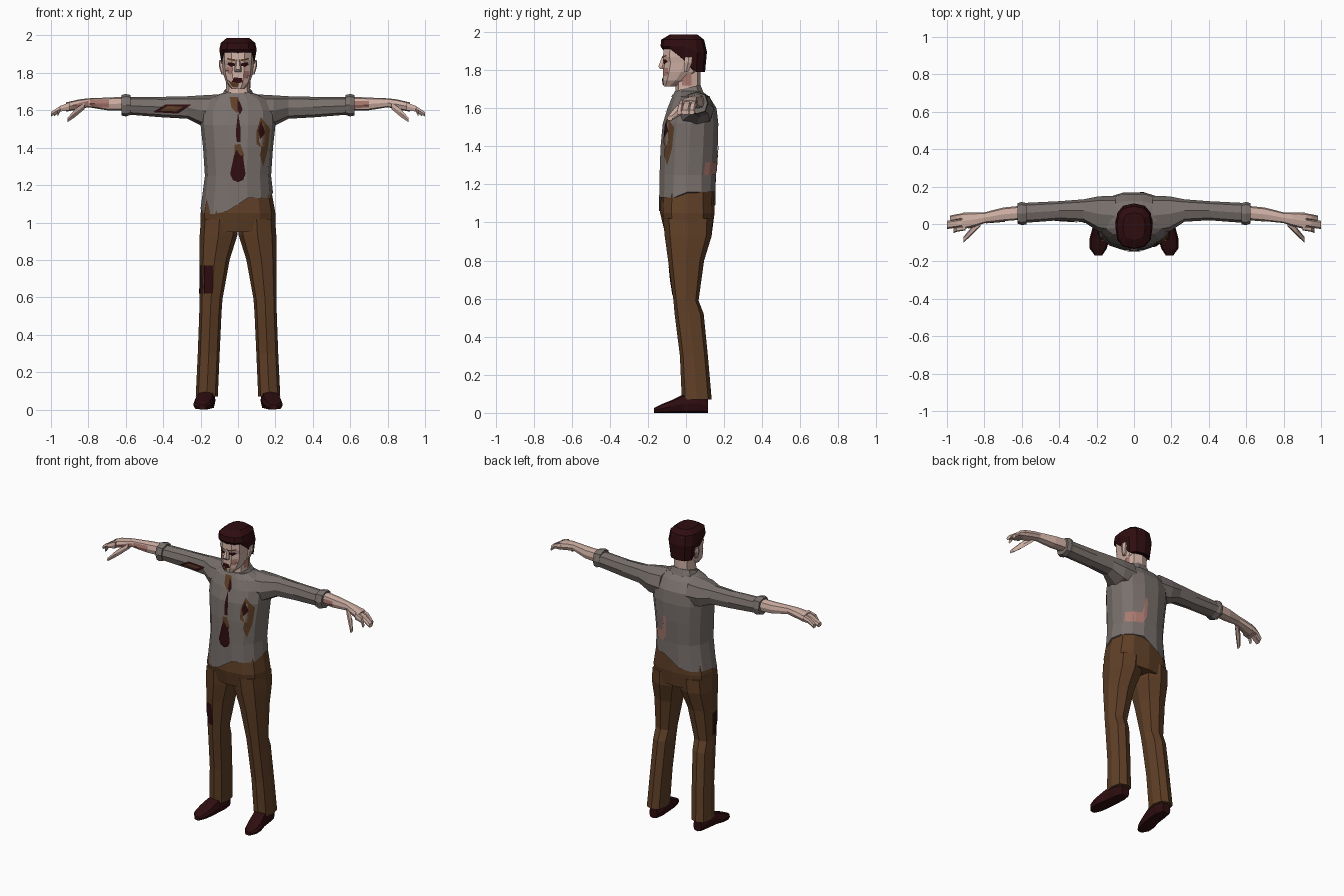
import bpy, bmesh, math
from mathutils import Vector
from mathutils.bvhtree import BVHTree


def material(name, r, g, b):
    m = bpy.data.materials.new(name)
    m.diffuse_color = (r, g, b, 1)
    return m


SKIN = material("pale skin", 0.62, 0.43, 0.37)
RAW = material("raw skin", 0.40, 0.19, 0.16)
SHIRT = material("grey shirt", 0.19, 0.162, 0.15)
BROWN = material("brown cloth", 0.115, 0.05, 0.02)
DARK = material("dark red", 0.028, 0.004, 0.005)
trees = {}


def finish(name, bm, mat):
    me = bpy.data.meshes.new(name)
    bm.to_mesh(me)
    me.materials.append(mat)
    ob = bpy.data.objects.new(name, me)
    bpy.context.collection.objects.link(ob)
    return ob


def loft(name, axis, sections, mat, n=8, p=2.6, mirror=False, edit=None):
    """Skin rings (t, a0, a1, b0, b1) along an axis; a and b are extents on the other axes."""
    bm = bmesh.new()
    rings = []
    for i, (t, a0, a1, b0, b1) in enumerate(sections):
        ring = []
        for k in range(n):
            w = 2 * math.pi * k / n
            c, s = math.cos(w), math.sin(w)
            a = (a0 + a1) / 2 + (a1 - a0) / 2 * math.copysign(abs(c) ** (2 / p), c)
            b = (b0 + b1) / 2 + (b1 - b0) / 2 * math.copysign(abs(s) ** (2 / p), s)
            co = Vector({'x': (t, a, b), 'y': (a, t, b), 'z': (a, b, t)}[axis])
            ring.append(bm.verts.new(edit(i, co) if edit else co))
        rings.append(ring)
    for r, q in zip(rings, rings[1:]):
        for k in range(n):
            bm.faces.new((r[k], r[(k + 1) % n], q[(k + 1) % n], q[k]))
    bm.faces.new(rings[0])
    bm.faces.new(rings[-1])
    if mirror:
        dup = bmesh.ops.duplicate(bm, geom=bm.verts[:] + bm.edges[:] + bm.faces[:])
        for v in dup["geom"]:
            if isinstance(v, bmesh.types.BMVert):
                v.co.x = -v.co.x
    bmesh.ops.recalc_face_normals(bm, faces=bm.faces[:])
    trees[name] = BVHTree.FromBMesh(bm)
    return finish(name, bm, mat)


def patch(name, target, outline, mat, side=-1, lift=0.004, axis=1):
    """Lay a flat outline on a part, seen from front (-1) or back (+1) along y, or along x."""
    bm = bmesh.new()
    place = (lambda u, z: (u, 0, z)) if axis == 1 else (lambda u, z: (0, u, z))
    bm.faces.new([bm.verts.new(place(u, z)) for u, z in outline])
    for ax in (1 - axis, 2):
        vals = [v.co[ax] for v in bm.verts]
        cuts = max(2, int((max(vals) - min(vals)) / 0.022))
        for k in range(1, cuts):
            at, no = Vector(), Vector()
            at[ax] = min(vals) + (max(vals) - min(vals)) * k / cuts
            no[ax] = 1
            bmesh.ops.bisect_plane(bm, geom=bm.verts[:] + bm.edges[:] + bm.faces[:],
                                   plane_co=at, plane_no=no)
    bmesh.ops.triangulate(bm, faces=bm.faces[:])
    ray = Vector()
    ray[axis] = -side
    missed = []
    for v in bm.verts:
        hit = trees[target].ray_cast(v.co - ray * 2, ray)[0]
        if hit:
            v.co = hit - ray * lift
        else:
            missed.append(v)
    bmesh.ops.delete(bm, geom=missed, context='VERTS')
    for f in bm.faces:
        f.normal_update()
        if f.normal.dot(ray) > 0:
            f.normal_flip()
    return finish(name, bm, mat)


def rect(u0, u1, z0, z1):
    return [(u0, z0), (u1, z0), (u1, z1), (u0, z1)]


# Shoes and trousers
loft("shoes", 'y', [(0.115, .135, .195, 0, .07), (0.06, .12, .212, 0, .1), (-0.02, .125, .222, 0, .095),
                    (-0.08, .132, .238, 0, .065), (-0.13, .145, .238, 0, .045),
                    (-0.168, .17, .21, 0, .025)], DARK, p=3.2, mirror=True)
loft("trouser_legs", 'z', [(.07, .108, .226, -.022, .135), (.3, .098, .215, -.032, .115),
                           (.52, .088, .207, -.06, .093), (.59, .083, .206, -.066, .066),
                           (.8, .045, .205, -.094, .095), (.93, .004, .205, -.112, .135),
                           (1.02, .0, .198, -.12, .14)], BROWN, mirror=True)
loft("trouser_hips", 'z', [(.95, -.2, .2, -.112, .137), (1.05, -.2, .2, -.136, .15),
                           (1.19, -.175, .175, -.128, .145)], BROWN, n=12)


# Shirt with a torn hem that hangs lower on one side
def hem(i, co):
    if i == 0:
        drop = min(1, max(0, (0.03 - co.x) / 0.1))
        co.z -= 0.085 * drop + (0.03 if co.y < 0 else 0)
        co.x *= 1 + 0.07 * drop
    return co


loft("shirt_body", 'z', [(1.16, -.187, .187, -.144, .158), (1.25, -.177, .177, -.142, .16),
                         (1.4, -.187, .187, -.137, .17), (1.52, -.2, .2, -.125, .173),
                         (1.6, -.2, .2, -.1, .163), (1.66, -.165, .165, -.075, .125),
                         (1.69, -.09, .09, -.06, .085)], SHIRT, n=14, p=2.3, edit=hem)
loft("shirt_sleeves", 'x', [(.1, -.06, .15, 1.5, 1.685), (.19, -.04, .148, 1.515, 1.68),
                            (.27, .012, .132, 1.555, 1.675), (.4, .02, .122, 1.562, 1.672),
                            (.6, .005, .112, 1.578, 1.672)], SHIRT, p=2.5, mirror=True)
loft("sleeve_cuffs", 'x', [(.575, -.002, .112, 1.575, 1.682), (.6, -.006, .118, 1.567, 1.687),
                           (.622, .002, .112, 1.572, 1.682)], SHIRT, mirror=True)
loft("shirt_collar", 'z', [(1.66, -.1, .1, -.08, .095), (1.705, -.072, .072, -.058, .078)], SHIRT, n=10,
     edit=lambda i, co: co + Vector((0, 0, co.y * .25)))

# Forearms, hands, fingers
loft("forearms", 'x', [(.58, .025, .1, 1.598, 1.674), (.7, .015, .088, 1.6, 1.668),
                       (.8, .005, .062, 1.616, 1.664), (.85, -.012, .062, 1.606, 1.658),
                       (.92, -.03, .06, 1.592, 1.642)], SKIN, p=3, mirror=True)
for name, y0, y1, tip in (("index_fingers", -.034, -.008, .965), ("middle_fingers", -.012, .032, 1.0),
                          ("little_fingers", .028, .06, .985)):
    loft(name, 'x', [(.9, y0, y1, 1.598, 1.645), (.95, y0 - .008, y1 - .008, 1.592, 1.625),
                     (tip, y0 - .015, y1 - .015, 1.565, 1.592)], SKIN, n=6, p=3, mirror=True)
loft("thumbs", 'x', [(.82, -.012, .025, 1.605, 1.645), (.87, -.062, -.018, 1.562, 1.61),
                     (.912, -.1, -.07, 1.535, 1.56)], SKIN, n=6, p=3, mirror=True)

# Neck, head, nose, ears
loft("neck", 'z', [(1.64, -.075, .075, -.06, .08), (1.71, -.064, .064, -.055, .075),
                   (1.8, -.064, .064, -.05, .075)], SKIN)
loft("head", 'z', [(1.715, -.035, .035, -.118, -.055), (1.745, -.062, .062, -.124, .015),
                   (1.79, -.078, .078, -.122, .07), (1.84, -.083, .083, -.117, .09),
                   (1.87, -.086, .086, -.125, .092), (1.95, -.085, .085, -.118, .095)],
     SKIN, n=10, p=2.5)
loft("nose", 'z', [(1.805, -.02, .02, -.135, -.1), (1.818, -.02, .02, -.148, -.1),
                   (1.872, -.009, .009, -.127, -.1)], SKIN, n=6)
loft("ears", 'z', [(1.79, .07, .088, -.012, .012), (1.84, .07, .103, -.012, .035),
                   (1.868, .07, .1, -.005, .032)], SKIN, n=6, mirror=True)


# Hair cap: high over the forehead, down to the nape at the back
def hairline(i, co):
    if i == 0:
        co.z = 1.91 if co.y < -.05 else 1.855 if co.y < .03 else 1.79
        co.x *= .92
    if i == 1 and co.y > 0:
        co.z -= .03
    return co


loft("hair", 'z', [(1.9, -.095, .095, -.124, .1), (1.925, -.1, .1, -.134, .11),
                   (1.96, -.092, .092, -.13, .095), (1.987, -.06, .06, -.085, .06)],
     DARK, n=12, edit=hairline)

# Face markings
for s in (-1, 1):
    patch("eye", "head", [(s * .016, 1.838), (s * .038, 1.832), (s * .058, 1.845),
                          (s * .05, 1.857), (s * .018, 1.852)], DARK)
    patch("brow", "head", [(s * .014, 1.862), (s * .06, 1.872), (s * .058, 1.88), (s * .014, 1.872)], BROWN)
patch("mouth", "head", [(-.034, 1.752), (0, 1.744), (.026, 1.75), (.02, 1.772), (-.02, 1.776)], DARK)
patch("chin_stain", "head", [(-.058, 1.765), (-.03, 1.725), (0, 1.722), (.005, 1.742), (-.036, 1.752)], BROWN)
patch("cheek_wound", "head", [(-.07, 1.80), (-.035, 1.79), (-.028, 1.825), (-.06, 1.835)], RAW)
patch("jaw_wound", "head", rect(.032, .062, 1.77, 1.81), RAW)
patch("side_wound", "neck", rect(-.02, .03, 1.72, 1.78), RAW, side=1, axis=0)

# Torn tie
patch("tie_knot", "shirt_body", [(-.045, 1.672), (.0, 1.672), (.012, 1.63), (-.005, 1.585), (-.035, 1.615)], BROWN)
patch("tie_knot_shade", "shirt_body", [(-.004, 1.66), (.012, 1.64), (.024, 1.605), (.01, 1.575), (-.002, 1.6)],
      DARK, lift=.007)
patch("tie_strip", "shirt_body", [(0, 1.59), (.014, 1.5), (.014, 1.43), (-.006, 1.43), (-.012, 1.48)], DARK)
patch("tie_frayed", "shirt_body", [(-.02, 1.415), (.012, 1.42), (.034, 1.36), (.02, 1.33), (-.018, 1.35)], BROWN)
patch("tie_end", "shirt_body", [(-.008, 1.39), (.014, 1.355), (.026, 1.36), (.04, 1.26), (.028, 1.228),
                                (0, 1.215), (-.028, 1.228), (-.042, 1.26), (-.022, 1.355)], DARK, lift=.007)

# Tears and stains in the clothes
patch("chest_tear", "shirt_body", [(.122, 1.565), (.172, 1.5), (.16, 1.39), (.135, 1.3), (.118, 1.36),
                                   (.125, 1.4), (.098, 1.42), (.1, 1.49)], BROWN)
patch("chest_wound", "shirt_body", [(.124, 1.545), (.145, 1.48), (.12, 1.445), (.108, 1.49)], DARK, lift=.007)
patch("sleeve_tear", "shirt_sleeves", [(-.385, 1.632), (-.25, 1.63), (-.32, 1.582), (-.455, 1.59)], DARK)
patch("sleeve_tear_lining", "shirt_sleeves", [(-.38, 1.622), (-.29, 1.621), (-.33, 1.594), (-.42, 1.598)],
      BROWN, lift=.007)
patch("back_wound", "shirt_body", [(.155, 1.25), (.06, 1.25), (.035, 1.3), (.03, 1.42), (.05, 1.43),
                                   (.065, 1.32), (.155, 1.315)], RAW, side=1)
patch("leg_patch", "trouser_legs", rect(-.203, -.135, .62, .77), DARK)
patch("leg_patch_side", "trouser_legs", rect(-.06, .01, .62, .77), DARK, side=-1, axis=0)

# Sores on the arms
patch("forearm_sore_a", "forearms", rect(.62, .7, 1.605, 1.65), RAW)
patch("forearm_sore_b", "forearms", rect(-.79, -.69, 1.615, 1.655), RAW)
patch("wrist_sore", "forearms", [(-.9, 1.605), (-.8, 1.625), (-.8, 1.65), (-.88, 1.63)], RAW)
